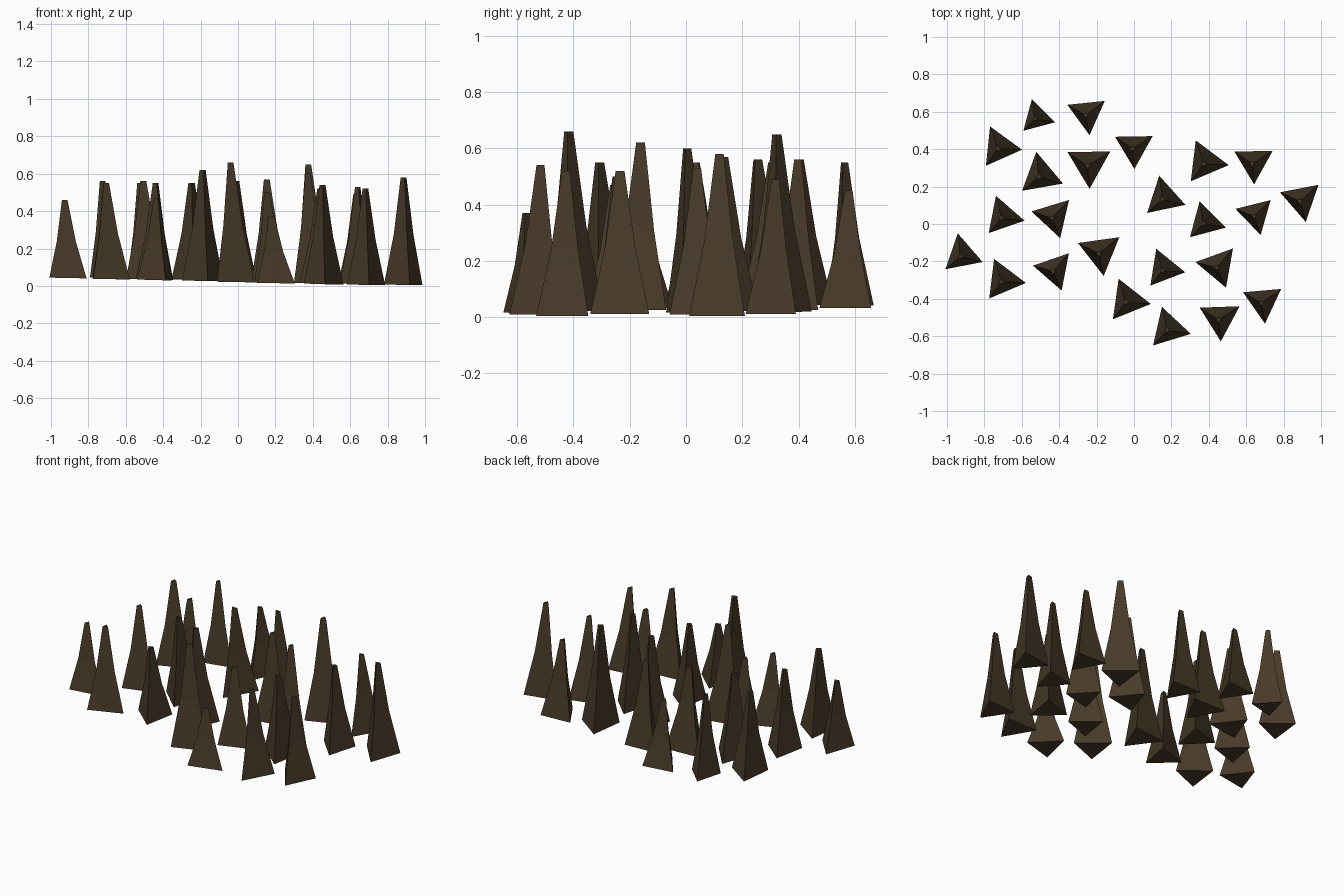
import bpy, bmesh
from math import cos, sin, radians

# dark wood
wood = bpy.data.materials.new("dark_wood")
wood.diffuse_color = (0.065, 0.043, 0.022, 1)

# x, y, turn in degrees, base radius, tip height
SPIKES = [
    (-.52, .57, 105, .101, .55), (-.25, .59, 36, .116, .45),
    (-.72, .41, 114, .122, .56), (-.50, .26, 100, .128, .56),
    (-.24, .32, 31, .132, .55), (.00, .41, 31, .116, .56),
    (.38, .33, 113, .127, .65), (.64, .33, 31, .118, .49),
    (.16, .14, 102, .121, .57), (.895, .13, 41, .121, .58),
    (-.70, .04, 109, .117, .55), (-.43, .04, 47, .121, .55),
    (.38, .01, 105, .114, .60), (.65, .05, 44, .112, .53),
    (-.92, -.165, 101, .117, .46), (-.70, -.30, 113, .123, .55),
    (-.425, -.245, 49, .117, .47), (-.18, -.15, 38, .129, .62),
    (.16, -.24, 111, .115, .50), (.45, -.225, 50, .123, .52),
    (-.035, -.41, 112, .126, .66), (.69, -.415, 35, .118, .52),
    (.185, -.56, 107, .122, .37), (.46, -.505, 32, .123, .54),
]


def ground(x, y):
    # gentle slope the spikes stand on
    return max(0, .024 - .022 * x + .008 * y)


def spike(name, x, y, turn, radius, height):
    # three-sided stake: base, narrower waist, blunt tip
    bm = bmesh.new()
    rings = []
    for t, s in ((0, 1), (.47, .51), (1, .15)):
        ring = []
        for k in range(3):
            a = radians(turn + 120 * k)
            px = x + radius * s * cos(a) - .008 * t
            py = y + radius * s * sin(a) - .008 * t
            g = ground(px, py)
            ring.append(bm.verts.new((px, py, g + t * (height - g))))
        rings.append(ring)
    for low, high in zip(rings, rings[1:]):
        for k in range(3):
            j = (k + 1) % 3
            bm.faces.new((low[k], low[j], high[j], high[k]))
    bm.faces.new(rings[0][::-1])
    bm.faces.new(rings[-1])
    mesh = bpy.data.meshes.new(name)
    bm.to_mesh(mesh)
    bm.free()
    mesh.materials.append(wood)
    bpy.context.collection.objects.link(bpy.data.objects.new(name, mesh))


for i, row in enumerate(SPIKES, 1):
    spike(f"spike_{i:02d}", *row)
